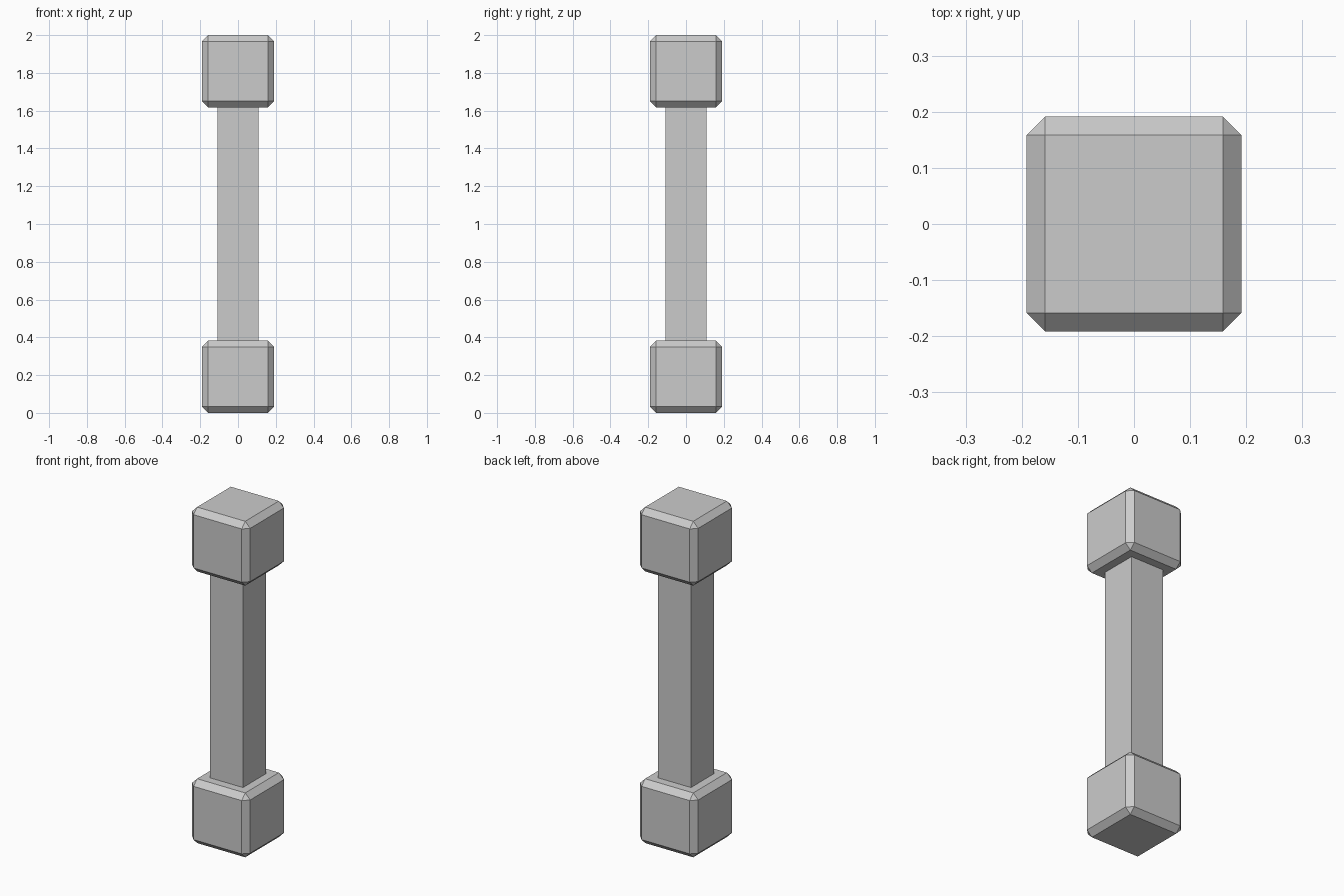
import bpy, bmesh
from mathutils import Matrix

if "Cube" in bpy.data.objects:
    bpy.data.objects.remove(bpy.data.objects["Cube"])

CUBE = 0.383     # end block side
BEVEL = 0.033    # chamfer width along each face
SHAFT = 0.218    # shaft side
HEIGHT = 2.0


def box(name, size, z, chamfer=0.0):
    bm = bmesh.new()
    bmesh.ops.create_cube(bm, size=1.0, matrix=Matrix.Diagonal((*size, 1.0)))
    if chamfer:
        bmesh.ops.bevel(bm, geom=bm.edges[:], offset=chamfer, offset_type='OFFSET',
                        segments=1, profile=0.5, affect='EDGES')
    mesh = bpy.data.meshes.new(name)
    bm.to_mesh(mesh)
    bm.free()
    obj = bpy.data.objects.new(name, mesh)
    obj.location.z = z
    bpy.context.collection.objects.link(obj)
    return obj


# Chamfered end blocks
for name, z in (("bottom_block", CUBE / 2), ("top_block", HEIGHT - CUBE / 2)):
    box(name, (CUBE, CUBE, CUBE), z, BEVEL)

# Square shaft, seated slightly into both blocks
box("shaft", (SHAFT, SHAFT, HEIGHT - 2 * CUBE + 0.01), HEIGHT / 2)
